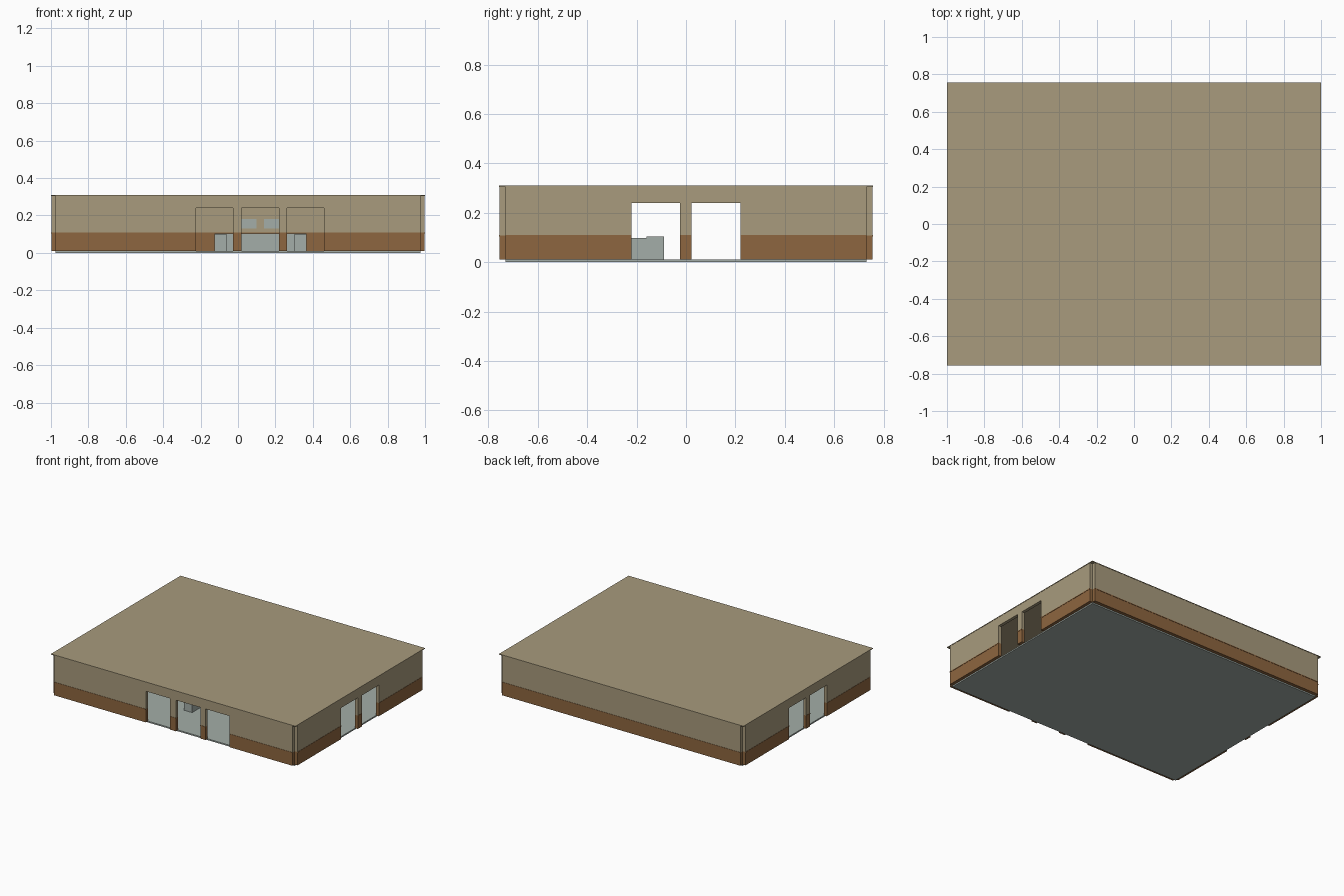
import bpy, bmesh
from mathutils import Vector

if "Cube" in bpy.data.objects:
    bpy.data.objects.remove(bpy.data.objects["Cube"])


def material(name, rgb):
    m = bpy.data.materials.new(name)
    m.diffuse_color = (*rgb, 1)
    m.use_nodes = True
    m.node_tree.nodes["Principled BSDF"].inputs["Base Color"].default_value = m.diffuse_color
    return m


TAN = material("tan_plaster", (0.392, 0.328, 0.205))
BROWN = material("brown_base", (0.270, 0.133, 0.050))
GREY = material("pale_grey_green", (0.371, 0.423, 0.392))

X_OUT, Y_OUT = 0.998, 0.755      # outer wall planes
X_IN, Y_IN = 0.975, 0.73         # inner wall planes, also the floor edge
FLOOR, BAND, HEAD, TOP, ROOF = 0.01, 0.108, 0.24, 0.305, 0.31


def prism(name, outline, extrude, mat):
    """Flat outline extruded along a vector."""
    bm = bmesh.new()
    face = bm.faces.new([bm.verts.new(p) for p in outline])
    new = bmesh.ops.extrude_face_region(bm, geom=[face], use_keep_orig=True)
    bmesh.ops.translate(bm, vec=Vector(extrude),
                        verts=[v for v in new["geom"] if isinstance(v, bmesh.types.BMVert)])
    bmesh.ops.recalc_face_normals(bm, faces=bm.faces)
    me = bpy.data.meshes.new(name)
    bm.to_mesh(me)
    bm.free()
    me.materials.append(mat)
    ob = bpy.data.objects.new(name, me)
    bpy.context.collection.objects.link(ob)
    return ob


def box(name, x0, x1, y0, y1, z0, z1, mat):
    return prism(name, [(x0, y0, z0), (x1, y0, z0), (x1, y1, z0), (x0, y1, z0)],
                 (0, 0, z1 - z0), mat)


def wall(name, along_x, sign, openings):
    """Tan upper wall notched by doorways, over a brown base in pieces."""
    half, inner, outer = (X_IN, Y_IN, Y_OUT) if along_x else (Y_IN, X_IN, X_OUT)

    def place(u, d, z):
        return (u, sign * d, z) if along_x else (sign * d, u, z)

    def panel(part, pts, d0, d1, mat):
        step = Vector(place(0, d1 - d0, 0))
        prism(f"{name}_{part}", [place(u, d0, z) for u, z in pts], step, mat)

    profile = [(-half, TOP), (-half, BAND)]
    for a, b in openings:
        profile += [(a, BAND), (a, HEAD), (b, HEAD), (b, BAND)]
    profile += [(half, BAND), (half, TOP)]
    panel("upper", profile, inner, outer, TAN)

    # base pieces with a thin projecting lip
    edges = [-half] + [e for o in openings for e in o] + [half]
    for i in range(0, len(edges), 2):
        a, b = edges[i], edges[i + 1]
        panel(f"base_{i // 2}", [(a, FLOOR), (b, FLOOR), (b, BAND), (a, BAND)],
              inner, outer, BROWN)
        panel(f"base_lip_{i // 2}", [(a, BAND - .005), (b, BAND - .005), (b, BAND + .001), (a, BAND + .001)],
              outer - 0.001, outer + 0.002, BROWN)


# Floor and roof
box("floor_slab", -X_IN, X_IN, -Y_IN, Y_IN, 0, FLOOR, GREY)
box("roof", -1, 1, -0.757, 0.757, TOP, ROOF, TAN)

# Walls with their doorways
side_doors = [(-0.22, -0.025), (0.022, 0.22)]
wall("front_wall", True, -1, [(-0.225, -0.027), (0.02, 0.22), (0.262, 0.46)])
wall("back_wall", True, 1, [])
wall("right_wall", False, 1, side_doors)
wall("left_wall", False, -1, side_doors)

# U-shaped desk inside, centred on the middle front doorway
C = 0.12
box("desk_back", C - 0.245, C + 0.245, -0.16, -0.09, FLOOR, 0.103, GREY)
for s, side in ((-1, "left"), (1, "right")):
    x0, x1 = sorted((C + s * 0.18, C + s * 0.245))
    box(f"desk_arm_{side}", x0, x1, -0.45, -0.16, FLOOR, 0.098, GREY)
    # Pale boards on the inside of the back wall
    b0, b1 = sorted((C + s * 0.02, C + s * 0.135))
    box(f"wall_board_{side}", b0, b1, Y_IN - 0.006, Y_IN, 0.13, 0.18, GREY)
